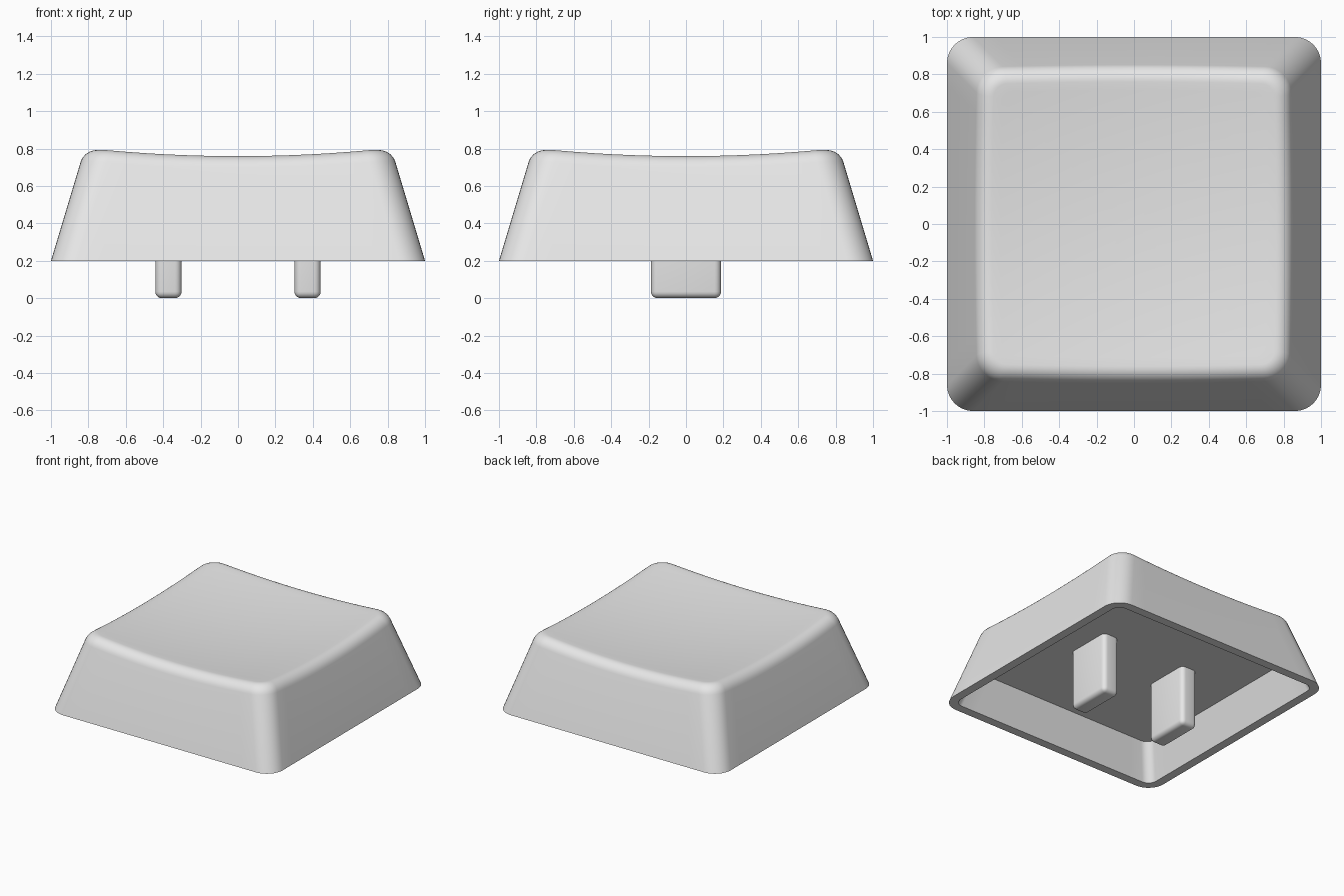
import bpy, bmesh, math
from mathutils import Vector

if "Cube" in bpy.data.objects:
    bpy.data.objects.remove(bpy.data.objects["Cube"])

BASE_Z, TAPER, RADIUS = 0.2, 0.3, 0.14     # skirt bottom, wall lean, corner radius
CEILING_Z, WALL = 0.48, 0.07               # hollow underside
ARC, SIDE = 8, 14                          # segments per corner and per side

grey = bpy.data.materials.new("light grey plastic")
grey.diffuse_color = (0.8, 0.8, 0.8, 1)
grey.use_nodes = True
grey.node_tree.nodes["Principled BSDF"].inputs["Base Color"].default_value = grey.diffuse_color

# Rounded square outline: (corner centre direction, outward normal) pairs
outline = []
for q in range(4):
    def turn(x, y):
        for _ in range(q):
            x, y = -y, x
        return Vector((x, y))
    for k in range(1, SIDE):
        outline.append((turn(1, -1 + 2 * k / SIDE), turn(1, 0)))
    for k in range(ARC + 1):
        a = math.pi / 2 * k / ARC
        outline.append((turn(1, 1), turn(math.cos(a), math.sin(a))))


def dish(p):
    """Height of the scooped top surface."""
    return 0.72 + 0.0675 * (p.x ** 2 + p.y ** 2)


def on_outline(c, n, half, r):
    return c * (half - r) + n * r


def on_wall(c, n, z, inset=0.0):
    p = on_outline(c, n, 1 - inset - TAPER * (z - BASE_Z), RADIUS - inset)
    return Vector((p.x, p.y, z))


def finish(bm, name):
    bmesh.ops.recalc_face_normals(bm, faces=bm.faces)
    mesh = bpy.data.meshes.new(name)
    bm.to_mesh(mesh)
    bm.free()
    obj = bpy.data.objects.new(name, mesh)
    bpy.context.collection.objects.link(obj)
    mesh.materials.append(grey)
    bpy.ops.object.select_all(action='DESELECT')
    obj.select_set(True)
    bpy.context.view_layer.objects.active = obj
    bpy.ops.object.shade_smooth_by_angle(angle=math.radians(35))
    return obj


# Rings run from the ceiling, round the rim, up the wall and over the rounded edge
rings = [[on_wall(c, n, CEILING_Z, WALL) for c, n in outline],
         [on_wall(c, n, BASE_Z, WALL) for c, n in outline],
         [on_wall(c, n, BASE_Z) for c, n in outline]]
FILLET, STEPS, WEIGHT = 0.07, 7, 0.77
fillet = [[] for _ in range(STEPS + 1)]
for c, n in outline:
    z = 0.78
    for _ in range(8):                     # where the wall meets the dish
        z = dish(on_wall(c, n, z))
    corner = on_wall(c, n, z)
    low = on_wall(c, n, z - FILLET)
    flat = on_outline(c, n, 1 - TAPER * (z - BASE_Z) - FILLET, RADIUS - FILLET)
    high = Vector((flat.x, flat.y, dish(flat)))
    for i in range(STEPS + 1):
        t = i / STEPS
        a, b, d = (1 - t) ** 2, 2 * t * (1 - t) * WEIGHT, t * t
        fillet[i].append((low * a + corner * b + high * d) / (a + b + d))
rings += fillet

# Dish rings shrinking towards the centre
for s in (0.94, 0.85, 0.74, 0.62, 0.5, 0.38, 0.26, 0.14, 0.05):
    flat = [Vector((p.x * s, p.y * s)) for p in fillet[-1]]
    rings.append([Vector((p.x, p.y, dish(p))) for p in flat])

bm = bmesh.new()
loops = [[bm.verts.new(p) for p in ring] for ring in rings]
count = len(outline)
for lower, upper in zip(loops, loops[1:]):
    for i in range(count):
        j = (i + 1) % count
        bm.faces.new((lower[i], lower[j], upper[j], upper[i]))
bm.faces.new(loops[0])
bm.faces.new(loops[-1])
finish(bm, "keycap_shell")

# Two rounded prongs under the cap, rooted in the ceiling
for side, name in ((-1, "left_prong"), (1, "right_prong")):
    bm = bmesh.new()
    bmesh.ops.create_cube(bm, size=1)
    top = CEILING_Z + 0.06
    for v in bm.verts:
        v.co = Vector((v.co.x * 0.14 + side * 0.372, v.co.y * 0.375, (v.co.z + 0.5) * top))
    bmesh.ops.bevel(bm, geom=bm.edges[:], offset=0.035, segments=5,
                    profile=0.5, affect='EDGES')
    finish(bm, name)
